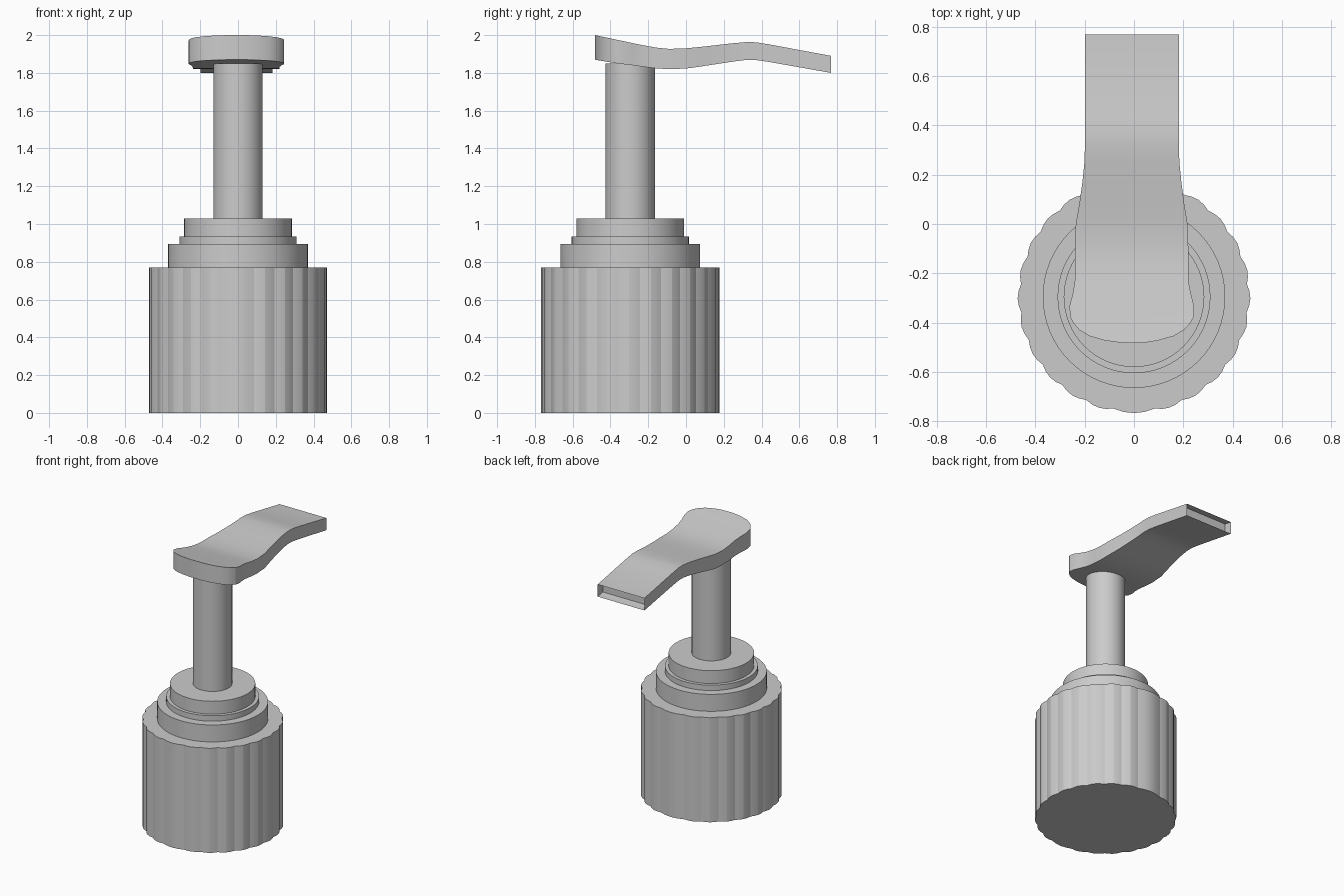
import bpy, bmesh, math
from mathutils import Vector

if "Cube" in bpy.data.objects:
    bpy.data.objects.remove(bpy.data.objects["Cube"])

CY = -0.295  # axis of the cap, collar and stem


def finish(name, bm, angle=20):
    bmesh.ops.recalc_face_normals(bm, faces=bm.faces)
    mesh = bpy.data.meshes.new(name)
    bm.to_mesh(mesh)
    bm.free()
    ob = bpy.data.objects.new(name, mesh)
    bpy.context.collection.objects.link(ob)
    bpy.ops.object.select_all(action='DESELECT')
    ob.select_set(True)
    bpy.context.view_layer.objects.active = ob
    bpy.ops.object.shade_smooth_by_angle(angle=math.radians(angle))
    return ob


def loft(rings):
    """Closed skin through rings of points, capped at both ends."""
    bm = bmesh.new()
    loops = [[bm.verts.new(p) for p in ring] for ring in rings]
    n = len(loops[0])
    for a, b in zip(loops, loops[1:]):
        for i in range(n):
            j = (i + 1) % n
            bm.faces.new((a[i], a[j], b[j], b[i]))
    bm.faces.new(loops[0])
    end = bm.faces.new(loops[-1])
    return bm, end


def circle(r, z, n=64):
    return [(r * math.sin(2 * math.pi * i / n), CY - r * math.cos(2 * math.pi * i / n), z)
            for i in range(n)]


# Ribbed cap: scallops meeting at sharp creases, wider at front and back
half = [10.5 + 14.3 * k for k in range(12)]
creases = half + [360 - a for a in reversed(half)] + [370.5]
outline = []
for a, b in zip(creases, creases[1:]):
    for s in range(4):
        t = s / 4
        ang = math.radians(a + (b - a) * t)
        r = 0.461 + 0.011 * math.sin(math.pi * t)
        outline.append((r * math.sin(ang), CY - r * math.cos(ang)))
bm, _ = loft([[(x, y, z) for x, y in outline] for z in (0, 0.77)])
finish("ribbed_cap", bm, 15)

# Stepped collar
steps = [(0.37, 0.77), (0.37, 0.895), (0.31, 0.895), (0.31, 0.935),
         (0.285, 0.935), (0.285, 1.03)]
bm, _ = loft([circle(r, z) for r, z in steps])
finish("collar", bm)

# Stem
bm, _ = loft([circle(0.131, z, 48) for z in (1.03, 1.85)])
finish("stem", bm)

# Pump head stations: y, left x, right x, top z, bottom z
stations = [
    (-0.482, -0.05, 0.04, 2.000, 1.870), (-0.472, -0.12, 0.10, 1.998, 1.868),
    (-0.455, -0.18, 0.16, 1.994, 1.865), (-0.43, -0.222, 0.203, 1.989, 1.861),
    (-0.40, -0.247, 0.230, 1.983, 1.856), (-0.375, -0.260, 0.243, 1.977, 1.852),
    (-0.33, -0.261, 0.243, 1.968, 1.846), (-0.28, -0.248, 0.230, 1.957, 1.840),
    (-0.23, -0.240, 0.221, 1.947, 1.833), (-0.16, -0.239, 0.220, 1.934, 1.824),
    (-0.09, -0.239, 0.220, 1.927, 1.820), (0.00, -0.236, 0.217, 1.930, 1.823),
    (0.08, -0.222, 0.204, 1.938, 1.834), (0.17, -0.209, 0.192, 1.948, 1.848),
    (0.25, -0.201, 0.184, 1.957, 1.860), (0.32, -0.199, 0.182, 1.963, 1.869),
    (0.37, -0.199, 0.182, 1.962, 1.868), (0.44, -0.199, 0.182, 1.951, 1.858),
    (0.768, -0.199, 0.182, 1.890, 1.800)]
bm, mouth = loft([[(l, y, b), (r, y, b), (r, y, t), (l, y, t)]
                  for y, l, r, t, b in stations])

# Hollow spout opening
bmesh.ops.inset_individual(bm, faces=[mouth], thickness=0.017)
inner = bmesh.ops.extrude_discrete_faces(bm, faces=[mouth])["faces"][0]
bmesh.ops.translate(bm, verts=inner.verts, vec=Vector((0, -0.06, 0.011)))
finish("pump_head", bm)
